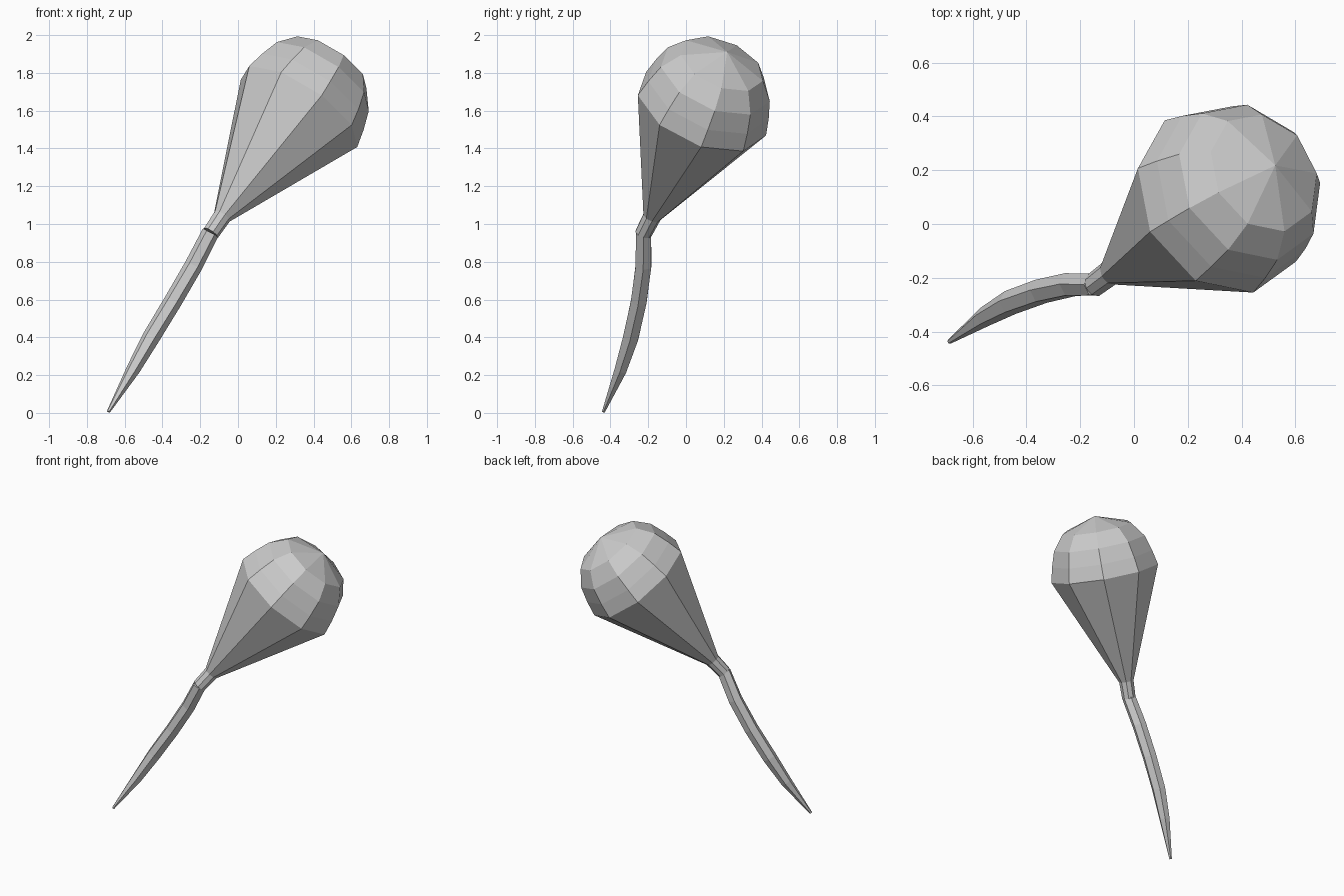
import bpy, bmesh
from math import cos, sin, tau
from mathutils import Vector

if "Cube" in bpy.data.objects:
    bpy.data.objects.remove(bpy.data.objects["Cube"])


def loft(name, stations, sides, ref):
    """Skin rings (centre, axis, radius) with flat faces; radius 0 makes a pole."""
    bm = bmesh.new()
    rings = []
    for c, axis, r in stations:
        n = Vector(axis).normalized()
        u = Vector(ref)
        u = (u - n * u.dot(n)).normalized()
        v = n.cross(u)
        if r == 0:
            rings.append([bm.verts.new(c)] * sides)
        else:
            rings.append([bm.verts.new(Vector(c) + (u * cos(tau * i / sides) + v * sin(tau * i / sides)) * r)
                          for i in range(sides)])
    for a, b in zip(rings, rings[1:]):
        for i in range(sides):
            j = (i + 1) % sides
            quad = list(dict.fromkeys([a[i], a[j], b[j], b[i]]))
            bm.faces.new(quad)
    for ring in (rings[0], rings[-1]):
        if ring[0] is not ring[1]:
            bm.faces.new(ring)
    bmesh.ops.recalc_face_normals(bm, faces=bm.faces)
    me = bpy.data.meshes.new(name)
    bm.to_mesh(me)
    bm.free()
    ob = bpy.data.objects.new(name, me)
    bpy.context.collection.objects.link(ob)
    return ob


# Bulb: nine-sided cone with a domed end, leaning on its axis, and a short neck
centre = Vector((0.325, 0.085, 1.61))
axis = Vector((0.52, 0.345, 0.78)).normalized()
profile = [(0.0, 0.367), (0.1, 0.345), (0.205, 0.312), (0.305, 0.235), (0.385, 0.0)]
neck = [((-0.145, -0.225, 0.952), (0.55, 0.3, 0.8), 0.046),
        ((-0.085, -0.18, 1.04), axis, 0.049)]
loft("bulb", neck + [(centre + axis * s, axis, r) for s, r in profile],
     9, (0.125, -0.34, 0.08))

# Tail: six-sided curved tube tapering to a point
path = [((-0.145, -0.225, 0.955), 0.046), ((-0.235, -0.225, 0.78), 0.048),
        ((-0.345, -0.25, 0.59), 0.048), ((-0.46, -0.292, 0.40), 0.047),
        ((-0.555, -0.345, 0.23), 0.037), ((-0.686, -0.437, 0.006), 0.009)]
pts = [Vector(p) for p, r in path]
tail = []
for i, (p, r) in enumerate(path):
    tangent = pts[min(i + 1, len(pts) - 1)] - pts[max(i - 1, 0)]
    tail.append((p, tangent, r))
loft("tail", tail, 6, (1, 0, 0))
